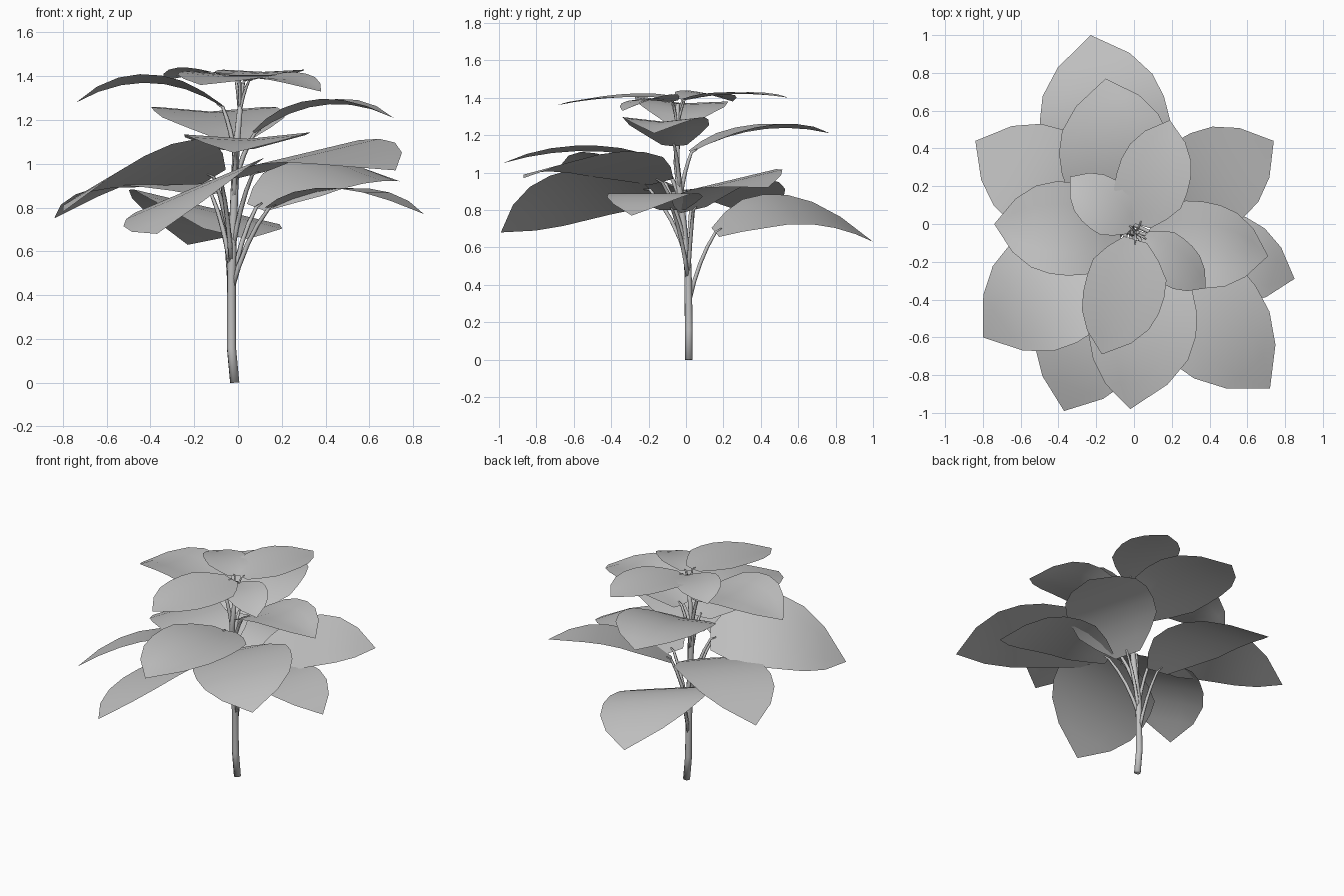
import bpy, math
from mathutils import Vector

if "Cube" in bpy.data.objects:
    bpy.data.objects.remove(bpy.data.objects["Cube"])

grey = bpy.data.materials.new("plain_grey")
grey.diffuse_color = (0.55, 0.55, 0.55, 1)
grey.use_nodes = True
grey.node_tree.nodes["Principled BSDF"].inputs["Base Color"].default_value = grey.diffuse_color
UP = Vector((0, 0, 1))

def make(name, verts, faces):
    me = bpy.data.meshes.new(name)
    me.from_pydata(verts, [], faces)
    me.materials.append(grey)
    me.polygons.foreach_set("use_smooth", [True] * len(me.polygons))
    ob = bpy.data.objects.new(name, me)
    bpy.context.collection.objects.link(ob)

def tube(name, pts, radius, end_radius, sides):
    verts, faces = [], []
    n = len(pts)
    for i, p in enumerate(pts):
        t = (pts[min(i + 1, n - 1)] - pts[max(i - 1, 0)]).normalized()
        a = t.cross(Vector((0.3, 1, 0))).normalized()
        b = t.cross(a)
        r = radius + (end_radius - radius) * (i / (n - 1)) ** 3
        for k in range(sides):
            g = 2 * math.pi * k / sides
            verts.append(p + (a * math.cos(g) + b * math.sin(g)) * r)
    for i in range(n - 1):
        for k in range(sides):
            q = (k + 1) % sides
            faces.append((i * sides + k, i * sides + q, (i + 1) * sides + q, (i + 1) * sides + k))
    faces.append(tuple(range(sides))[::-1])
    faces.append(tuple((n - 1) * sides + k for k in range(sides)))
    make(name, verts, faces)

# Main stem, gently bent
STEM = [Vector(p) for p in [(-0.015, 0.015, 0), (-0.03, 0.015, 0.16), (-0.03, 0.01, 0.5),
                            (-0.01, -0.05, 1.05), (0.02, -0.045, 1.37)]]
tube("stem", STEM, 0.022, 0.01, 8)

def stem_at(z):
    for a, b in zip(STEM, STEM[1:]):
        if z <= b.z:
            return a.lerp(b, (z - a.z) / (b.z - a.z))
    return STEM[-1]

ROWS = 7

def outline(u):
    """Relative half width of a broad leaf: rounded base, blunt pointed tip."""
    return min(1, 0.3 + 0.72 * math.sin(math.pi * min(0.5, u / 0.7))) * (1 - max(0, (u - 0.4) / 0.6) ** 2.8)

def leaf(name, reach, drop, cup, ratio, tip, base_z, arch, twist, bend=0, wide=1):
    """Blade from near the stem to its tip; twist raises the left edge and lowers the right."""
    tip = Vector(tip)
    root = stem_at(base_z)
    out = Vector((tip.x - root.x, tip.y - root.y, 0)).normalized()
    base = Vector((root.x, root.y, base_z)) + out * reach
    left = UP.cross(out)
    half = (tip - base).length * ratio * wide

    def midrib(u):
        return base.lerp(tip, u) + (UP * arch + left * bend) * 4 * u * (1 - u)

    verts, faces = [], []
    n = 5
    for i in range(ROWS):
        u = (i / ROWS) ** 1.1
        w = outline(u)
        for k in range(n):
            v = (k - 2) / 2
            lift = w * (cup * abs(v) + twist * v)
            verts.append(midrib(u) + left * half * w * v + UP * lift)
    verts.append(tip)
    for i in range(ROWS):
        for k in range(n - 1):
            a = i * n + k
            if i < ROWS - 1:
                faces.append((a + 1, a, a + n, a + n + 1))
            else:
                faces.append((a + 1, a, ROWS * n))
    make(name, verts, faces)

    # Leaf stalk: leaves the stem upwards, then leans out to the blade
    s = stem_at(base_z - drop)
    ctrl = s.lerp(base, 0.35)
    ctrl.z = s.z + (base.z - s.z) * 0.62
    pts = [s * (1 - t) ** 2 + ctrl * 2 * t * (1 - t) + base * t * t for t in (0, 0.25, 0.5, 0.75, 1)]
    r = 0.008 if base_z > 1.3 else 0.012
    tube(name + "_stalk", pts + [midrib(0.04)], r, r * 0.4, 5)

# Tiers of leaves: reach from stem, stalk drop, cupping, width ratio,
# then for each leaf its tip, base height, arch and twist (and sideways bend, width scale)
TIERS = {
    "crown": (0.04, 0.16, 0.01, 0.335, {
        "back_left": ((-0.34, 0.25, 1.38), 1.39, 0.035, 0.01),
        "front_right": ((0.38, -0.34, 1.33), 1.38, 0.035, 0.015, 0, 0.9),
        "back_right": ((0.19, 0.55, 1.40), 1.39, 0.025, 0),
        "front": ((-0.17, -0.69, 1.36), 1.40, 0.02, -0.01, 0.02)}),
    "upper": (0.08, 0.24, 0.025, 0.37, {
        "left": ((-0.74, 0, 1.28), 1.26, 0.1, 0.015),
        "right": ((0.71, -0.17, 1.21), 1.14, 0.095, 0, 0, 0.95),
        "back": ((-0.15, 0.77, 1.21), 1.11, 0.07, 0, 0.02, 1.06),
        "front": ((-0.02, -0.98, 1.05), 1.06, 0.06, 0.005, 0.06, 0.92)}),
    "middle": (0.12, 0.36, 0, 0.345, {
        "back_right": ((0.74, 0.44, 0.92), 0.80, 0.1, 0.055),
        "front_right": ((0.72, -0.87, 0.97), 0.95, 0.1, 0.055, 0, 0.9),
        "back_left": ((-0.84, 0.44, 0.75), 0.86, 0.12, -0.03),
        "front_left": ((-0.80, -0.60, 0.78), 0.94, 0.13, 0.11, 0, 1.07)}),
    "low": (0.17, 0.38, 0, 0.36, {
        "right": ((0.85, -0.29, 0.77), 0.80, 0.105, 0, 0, 0.9),
        "back": ((-0.23, 1.0, 0.63), 0.68, 0.15, 0.08, 0.02, 1.1),
        "front": ((-0.37, -0.99, 0.68), 0.91, 0.08, 0.12, 0, 0.95)}),
}
for tier, (reach, drop, cup, ratio, leaves) in TIERS.items():
    for side, spec in leaves.items():
        leaf(f"{tier}_leaf_{side}", reach, drop, cup, ratio, *spec)
